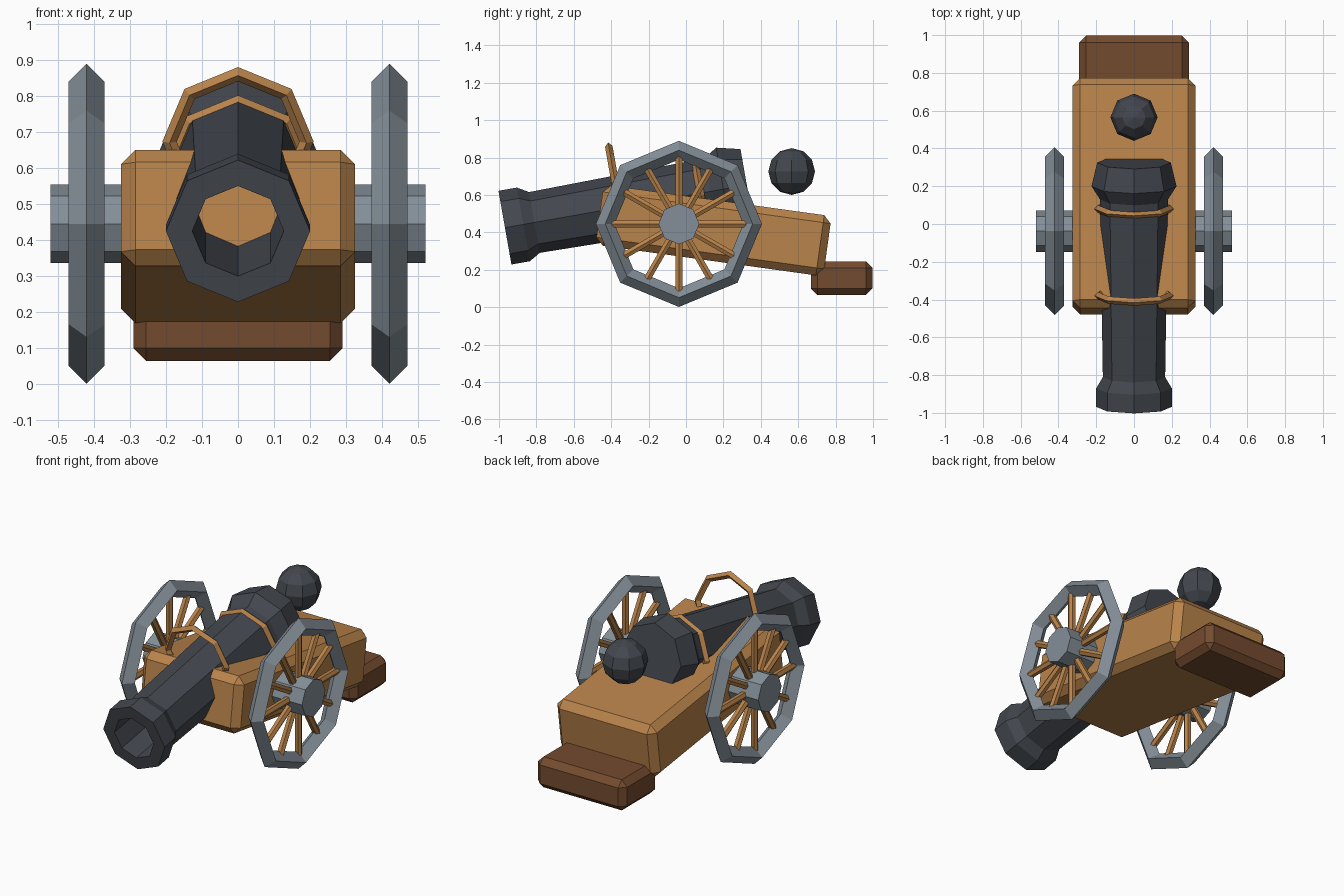
import bpy, bmesh
from math import pi, sin, cos, radians
from mathutils import Matrix, Vector

if "Cube" in bpy.data.objects:
    bpy.data.objects.remove(bpy.data.objects["Cube"], do_unlink=True)


def material(name, r, g, b):
    m = bpy.data.materials.new(name)
    m.use_nodes = True
    m.diffuse_color = (r, g, b, 1)
    bsdf = m.node_tree.nodes["Principled BSDF"]
    bsdf.inputs["Base Color"].default_value = (r, g, b, 1)
    bsdf.inputs["Roughness"].default_value = 0.8
    return m


WOOD = material("light wood", 0.485, 0.227, 0.069)
BROWN = material("dark wood", 0.175, 0.07, 0.028)
STEEL = material("grey steel", 0.231, 0.275, 0.314)
IRON = material("dark iron", 0.056, 0.063, 0.076)


def finish(bm, name, mat, matrix=Matrix()):
    bmesh.ops.remove_doubles(bm, verts=bm.verts, dist=1e-5)
    bmesh.ops.recalc_face_normals(bm, faces=bm.faces)
    mesh = bpy.data.meshes.new(name)
    bm.to_mesh(mesh)
    bm.free()
    mesh.materials.append(mat)
    ob = bpy.data.objects.new(name, mesh)
    ob.matrix_world = matrix
    bpy.context.collection.objects.link(ob)
    return ob


def lathe(bm, profile, sides=8, closed=False, matrix=Matrix()):
    """Spin (radius, height) points around local z."""
    rings = [[bm.verts.new(matrix @ Vector((r * cos(2 * pi * k / sides), r * sin(2 * pi * k / sides), h)))
              for k in range(sides)] for r, h in profile]
    pairs = list(zip(rings, rings[1:]))
    if closed:
        pairs.append((rings[-1], rings[0]))
    for a, b in pairs:
        for k in range(sides):
            n = (k + 1) % sides
            bm.faces.new((a[k], a[n], b[n], b[k]))


def ring_profile(major, minor):
    return [(major + minor, 0), (major, minor), (major - minor, 0), (major, -minor)]


def rod_profile(radius, start, end):
    return [(0, start), (radius, start), (radius, end), (0, end)]


def block(name, mat, size, centre, tilt=0, bevel=0.04):
    bm = bmesh.new()
    bmesh.ops.create_cube(bm, size=1, matrix=Matrix.Diagonal((*size, 1)))
    bmesh.ops.bevel(bm, geom=bm.edges[:], offset=bevel, segments=1, affect='EDGES')
    return finish(bm, name, mat, Matrix.Translation(centre) @ Matrix.Rotation(radians(tilt), 4, 'X'))


# Carriage bed and trail block
block("carriage_bed", WOOD, (0.65, 1.23, 0.325), (0, 0.147, 0.41), tilt=-7.9)
block("trail_block", BROWN, (0.58, 0.33, 0.18), (0, 0.832, 0.155), bevel=0.035)

# Hollow barrel, raised towards the breech
lean = Matrix.Rotation(radians(-80), 4, 'X')
bm = bmesh.new()
lathe(bm, [(0, 1.0), (0.127, 1.0), (0.127, 0), (0.2, 0), (0.2, 0.1), (0.165, 0.16),
           (0.18, 1.115), (0.225, 1.186), (0.195, 1.313), (0, 1.313)])
finish(bm, "barrel", IRON, Matrix.Translation((0, -0.968, 0.425)) @ lean)

# Wooden bands over the barrel
for name, y, z in (("front_band", -0.38, 0.673), ("rear_band", 0.08, 0.595)):
    bm = bmesh.new()
    lathe(bm, ring_profile(0.19, 0.02), closed=True)
    finish(bm, name, WOOD, Matrix.Translation((0, y, z)) @ lean)

# Axle with hub ends
AXLE_Y, AXLE_Z = -0.038, 0.445
sideways = Matrix.Rotation(pi / 2, 4, 'Y')
bm = bmesh.new()
lathe(bm, rod_profile(0.109, -0.52, 0.52))
finish(bm, "axle", STEEL, Matrix.Translation((0, AXLE_Y, AXLE_Z)) @ sideways)

# Wheels: faceted rim and spokes
for side, x in (("left", 0.42), ("right", -0.42)):
    place = Matrix.Translation((x, AXLE_Y, AXLE_Z))
    bm = bmesh.new()
    lathe(bm, ring_profile(0.394, 0.05), closed=True)
    finish(bm, side + "_wheel_rim", STEEL, place @ sideways)
    bm = bmesh.new()
    for k in range(12):
        lathe(bm, rod_profile(0.021, 0.08, 0.36), sides=6, matrix=Matrix.Rotation(k * pi / 6, 4, 'X'))
    finish(bm, side + "_wheel_spokes", WOOD, place)

# Cannonball
bm = bmesh.new()
bmesh.ops.create_uvsphere(bm, u_segments=8, v_segments=6, radius=0.125)
finish(bm, "cannonball", IRON, Matrix.Translation((0, 0.565, 0.725)))
